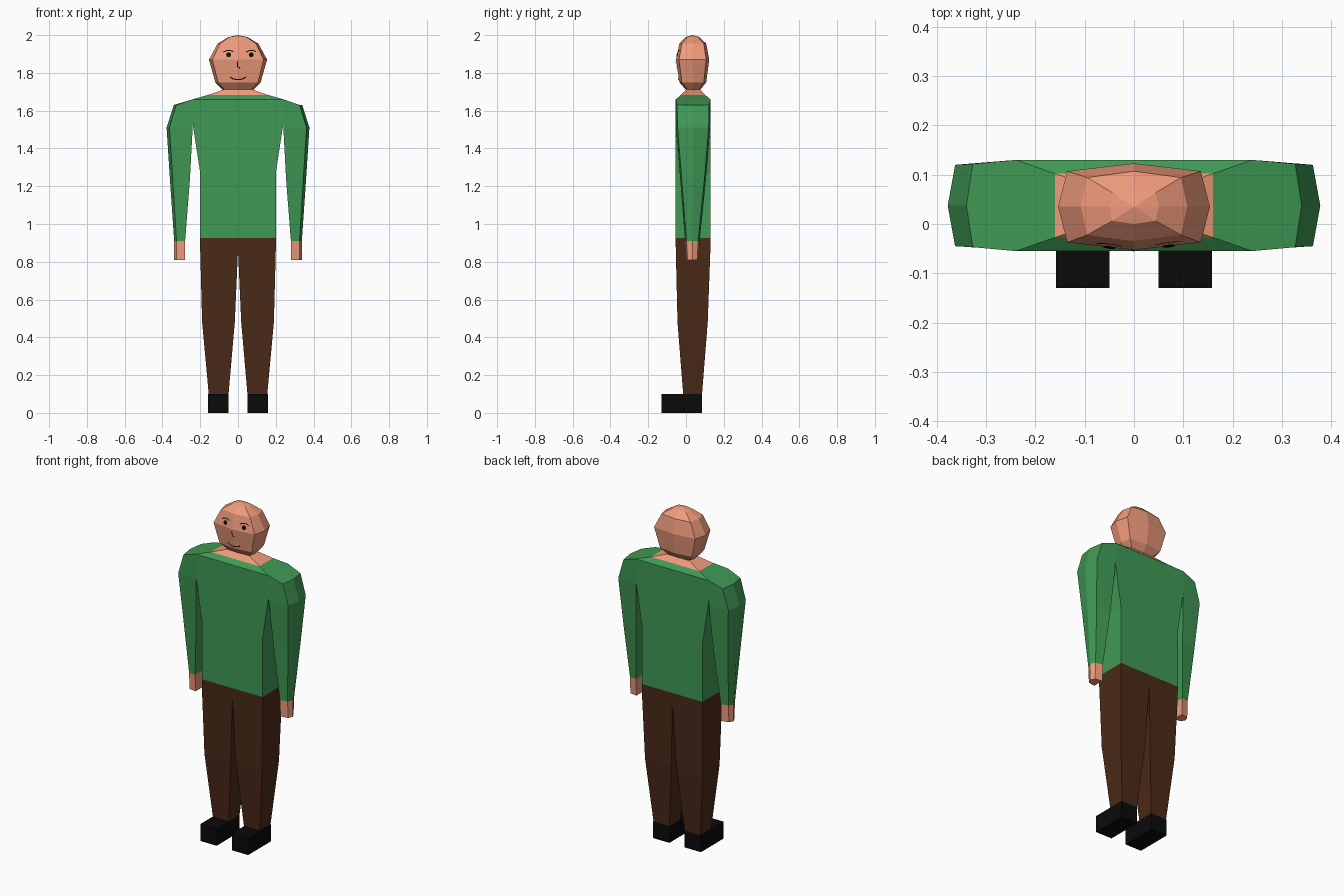
import bpy, bmesh, math
from mathutils import Vector

if "Cube" in bpy.data.objects:
    bpy.data.objects.remove(bpy.data.objects["Cube"])


def material(name, rgb):
    m = bpy.data.materials.new(name)
    m.diffuse_color = (*rgb, 1)
    m.use_nodes = True
    m.node_tree.nodes["Principled BSDF"].inputs["Base Color"].default_value = m.diffuse_color
    return m


SKIN = material("skin", (0.87, 0.33, 0.20))
GREEN = material("green_cloth", (0.05, 0.32, 0.09))
BROWN = material("brown_cloth", (0.07, 0.023, 0.009))
BLACK = material("black", (0.003, 0.003, 0.003))


def finish(name, bm, mat):
    bmesh.ops.recalc_face_normals(bm, faces=bm.faces)
    me = bpy.data.meshes.new(name)
    bm.to_mesh(me)
    bm.free()
    me.materials.append(mat)
    ob = bpy.data.objects.new(name, me)
    bpy.context.collection.objects.link(ob)
    return ob


def loft(name, rings, mat, bottom=False, top=False):
    """Skin a list of rings, given from bottom to top."""
    bm = bmesh.new()
    vs = [[bm.verts.new(p) for p in r] for r in rings]
    n = len(rings[0])
    for a, b in zip(vs, vs[1:]):
        for i in range(n):
            j = (i + 1) % n
            bm.faces.new((a[i], a[j], b[j], b[i]))
    if bottom:
        bm.faces.new(vs[0])
    if top:
        bm.faces.new(vs[-1])
    return finish(name, bm, mat)


def rect(z, x0, x1, y0, y1):
    return [(x0, y0, z), (x1, y0, z), (x1, y1, z), (x0, y1, z)]


def arm_ring(s, z, xi, xo, xm, y0, y1, drop=0):
    """Five-sided section with a ridge along the outside of the arm."""
    return [(s * xi, y0, z), (s * xo, y0 + .008, z - drop),
            (s * xm, (y0 + y1) / 2, z - drop),
            (s * xo, y1 - .008, z - drop), (s * xi, y1, z)]


def head_ring(z, w, y0, y1):
    """Eight-sided head section."""
    c, h = (y0 + y1) / 2, (y1 - y0) / 2
    shape = [(1, 0), (.88, .82), (0, 1), (-.88, .82),
             (-1, 0), (-.88, -.82), (0, -1), (.88, -.82)]
    return [(w * a, c + h * b, z) for a, b in shape]


# Shirt body and neckline
loft("shirt_body", [rect(.925, -.2, .2, -.055, .13),
                    rect(1.27, -.2, .2, -.055, .13),
                    rect(1.53, -.24, .24, -.055, .13),
                    rect(1.66, -.24, .24, -.055, .13),
                    rect(1.683, -.16, .16, -.027, .102)], GREEN)
loft("neck", [rect(1.683, -.16, .16, -.027, .102),
              rect(1.712, -.075, .075, .0, .075)], SKIN, top=True)

# Head
head = loft("head", [head_ring(1.71, .08, .0, .075),
                     head_ring(1.75, .12, -.035, .107),
                     head_ring(1.87, .154, -.053, .123),
                     head_ring(1.955, .108, -.035, .107),
                     head_ring(1.99, .05, .0, .07),
                     head_ring(2.0, .002, .034, .036)],
            SKIN, bottom=True, top=True)

# Limbs on both sides
for s, side in ((-1, "left"), (1, "right")):
    wrist = arm_ring(s, .91, .28, .325, .338, -.005, .072)
    loft(f"sleeve_{side}", [wrist,
                            arm_ring(s, 1.23, .255, .345, .36, -.03, .105),
                            arm_ring(s, 1.51, .24, .363, .378, -.053, .128),
                            arm_ring(s, 1.66, .24, .327, .34, -.055, .13, .03)],
         GREEN, top=True)
    loft(f"hand_{side}", [arm_ring(s, .81, .28, .325, .338, .0, .068), wrist],
         SKIN, bottom=True)
    loft(f"trouser_leg_{side}", [rect(.1, s * .05, s * .155, -.015, .085),
                                 rect(.48, s * .017, s * .19, -.045, .115),
                                 rect(.86, 0, s * .2, -.054, .129),
                                 rect(.925, 0, s * .2, -.055, .13)], BROWN)
    loft(f"shoe_{side}", [rect(0, s * .05, s * .158, -.13, .085),
                          rect(.1, s * .05, s * .158, -.13, .085)],
         BLACK, bottom=True, top=True)


def on_face(x, z, lift=.004):
    """Drop a point from the front onto the face."""
    ok, p, n, _ = head.data_hit(x, z) if hasattr(head, "data_hit") else \
        tree.ray_cast(Vector((x, -1, z)), Vector((0, 1, 0)))[:3] and \
        (True, *tree.ray_cast(Vector((x, -1, z)), Vector((0, 1, 0)))[:2], 0)
    return p + n * lift


from mathutils.bvhtree import BVHTree
head_bm = bmesh.new()
head_bm.from_mesh(head.data)
tree = BVHTree.FromBMesh(head_bm)


def on_face(x, z, lift=.004):
    p, n, _, _ = tree.ray_cast(Vector((x, -1, z)), Vector((0, 1, 0)))
    return p + Vector((0, -lift, 0))


def stroke(name, pts, width):
    """Thin drawn line following the face."""
    bm = bmesh.new()
    rows = []
    for i, (x, z) in enumerate(pts):
        a, b = pts[max(i - 1, 0)], pts[min(i + 1, len(pts) - 1)]
        d = Vector((b[0] - a[0], b[1] - a[1])).normalized() * width / 2
        rows.append([bm.verts.new(on_face(x - k * d.y, z + k * d.x))
                     for k in (-1, 1)])
    for a, b in zip(rows, rows[1:]):
        bm.faces.new((a[0], b[0], b[1], a[1]))
    return finish(name, bm, BLACK)


# Facial features
for x, side in ((-.05, "left"), (.07, "right")):
    bm = bmesh.new()
    bm.faces.new([bm.verts.new(on_face(x + .013 * math.cos(t * math.pi / 5),
                                       1.896 + .013 * math.sin(t * math.pi / 5), .006))
                  for t in range(10)])
    finish(f"eye_{side}", bm, BLACK)
    stroke(f"eyebrow_{side}", [(x - .028, 1.91), (x - .01, 1.918),
                               (x + .012, 1.918), (x + .026, 1.912)], .005)
stroke("nose", [(-.003, 1.86), (-.002, 1.832), (.012, 1.825)], .006)
stroke("mouth", [(-.042, 1.778), (-.025, 1.768), (0, 1.764),
                 (.025, 1.768), (.042, 1.778)], .006)
head_bm.free()
